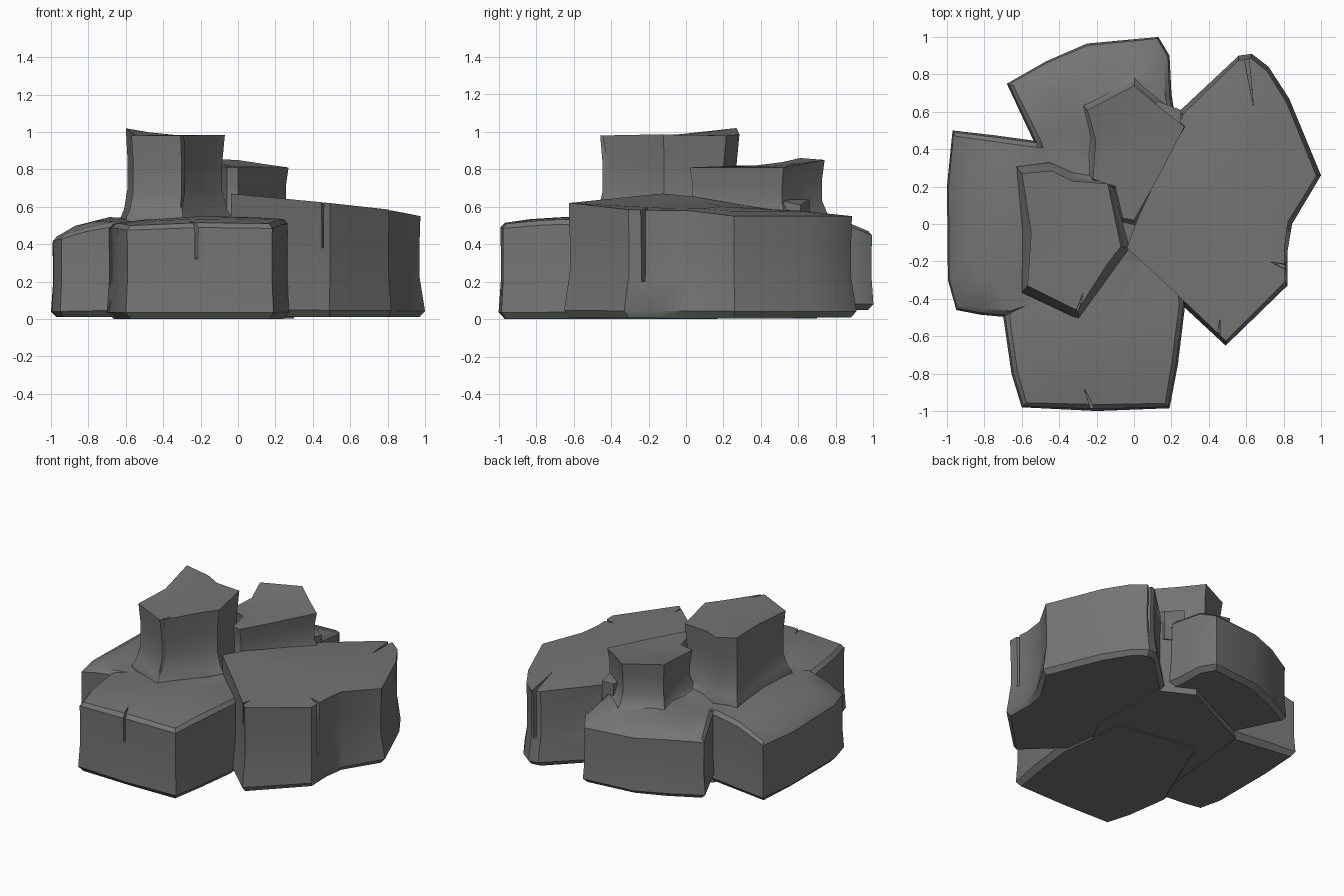
import bpy, bmesh
from mathutils import Vector

if "Cube" in bpy.data.objects:
    bpy.data.objects.remove(bpy.data.objects["Cube"])

stone = bpy.data.materials.new("dark grey stone")
stone.diffuse_color = (0.17, 0.18, 0.17, 1)
stone.use_nodes = True
stone.node_tree.nodes["Principled BSDF"].inputs["Base Color"].default_value = stone.diffuse_color


def rock(name, outline, z0, centre_z, rings):
    """Faceted stone: outline of (x, y, top z), rings of (height fraction, inset)."""
    n = len(outline)
    c = Vector((sum(p[0] for p in outline) / n, sum(p[1] for p in outline) / n, 0))
    bm = bmesh.new()
    loops = []
    for t, inset in rings:
        loop = []
        for x, y, z in outline:
            d = Vector((x, y, 0)) - c
            p = c + d * (1 - inset / d.length)
            loop.append(bm.verts.new((p.x, p.y, z0 + (z - z0) * t)))
        loops.append(loop)
    # crown ring and centre give a gently domed top
    crown = []
    for x, y, z in outline:
        p = c + (Vector((x, y, 0)) - c) * 0.6
        crown.append(bm.verts.new((p.x, p.y, z * 0.45 + centre_z * 0.55)))
    loops.append(crown)
    bm.faces.new(loops[0][::-1])
    for a, b in zip(loops, loops[1:]):
        for i in range(n):
            j = (i + 1) % n
            bm.faces.new((a[i], a[j], b[j], b[i]))
    top = bm.verts.new((c.x, c.y, centre_z))
    for i in range(n):
        bm.faces.new((crown[i], crown[(i + 1) % n], top))
    bmesh.ops.triangulate(bm, faces=[f for f in bm.faces if len(f.verts) > 4])
    bmesh.ops.recalc_face_normals(bm, faces=bm.faces[:])
    mesh = bpy.data.meshes.new(name)
    bm.to_mesh(mesh)
    bm.free()
    mesh.materials.append(stone)
    ob = bpy.data.objects.new(name, mesh)
    bpy.context.collection.objects.link(ob)
    return ob


def combine(base, other, op):
    m = base.modifiers.new(op, 'BOOLEAN')
    m.operation, m.solver, m.object = op, 'EXACT', other
    bpy.context.view_layer.objects.active = base
    bpy.ops.object.modifier_apply(modifier=m.name)
    bpy.data.objects.remove(other)


SLAB = [(0, .035), (.07, 0), (.4, .012), (.7, .012), (.95, .01), (1, .035)]
PILLAR = [(0, -.05), (.12, -.045), (.2, -.015), (.4, .015), (.7, .015), (1, 0)]

# Four big slabs of the base
right_slab = rock("rock_formation", [
    (-.06, -.14, .67), (.22, -.4, .645), (.49, -.65, .62), (.82, -.33, .585),
    (.82, -.15, .58), (.845, 0, .58), (1, .26, .55), (.83, .67, .55),
    (.72, .84, .55), (.63, .91, .55), (.56, .9, .55), (.25, .61, .57),
    (.12, .3, .61), (.0, .03, .655)], 0.01, .60,
    [(0, .03), (.06, 0), (.4, .03), (.7, .03), (1, .025)])
front_slab = rock("front_slab", [
    (-.6, -.98, .50), (-.2, -1, .515), (.19, -.985, .51), (.235, -.75, .53), (.275, -.42, .535),
    (.2, .1, .5), (-.4, .2, .5), (-.7, -.49, .51), (-.655, -.8, .51)], 0, .55, SLAB)
left_slab = rock("left_slab", [
    (-.97, .5, .44), (-.75, .475, .51), (-.53, .445, .53), (-.1, .4, .5), (-.1, -.3, .5), (-.66, -.5, .52),
    (-.82, -.485, .49), (-.95, -.46, .45), (-.995, -.3, .44), (-1, .2, .43)], .01, .545, SLAB)
back_slab = rock("back_slab", [
    (-.68, .75, .48), (-.47, .87, .49), (-.25, .965, .48), (.13, 1.0, .47),
    (.19, .9, .51), (.2, .7, .54), (.23, .5, .55), (.1, .1, .5), (-.4, .1, .5), (-.53, .43, .53)],
    .05, .56, SLAB)

# Solid heart beneath the pillars
heart = rock("heart", [(-.52, .42, .52), (-.6, -.4, .5), (.1, -.4, .5),
                       (.3, 0, .5), (.3, .57, .5), (.05, .7, .5)], .004, .56, [(0, 0), (1, 0)])

# Two pillars with flared feet
tall = rock("tall_pillar", [
    (-.6, .27, 1.02), (-.44, .285, .985), (-.33, .23, .98), (-.14, .215, .98), (-.07, -.12, .985),
    (-.14, -.21, .985), (-.3, -.46, .98), (-.33, -.45, .98), (-.57, -.33, .98), (-.55, -.05, .985)],
    .48, .985, PILLAR)
short = rock("short_pillar", [
    (-.25, .61, .86), (0, .74, .85), (.13, .63, .83), (.27, .52, .81), (.13, .25, .81), (0, .02, .81),
    (-.06, .03, .81), (-.1, .2, .81), (-.22, .24, .82), (-.205, .45, .82)], .49, .82, PILLAR)
# Small shard beside the short pillar
shard = rock("shard", [(.12, .66, .64), (.1, .52, .64), (.25, .52, .63), (.25, .61, .61)],
             .4, .64, [(0, 0), (1, 0)])

for part in (front_slab, left_slab, back_slab, heart, tall, short, shard):
    combine(right_slab, part, 'UNION')

# Narrow wedge cracks: tip point, two mouth points, bottom and top
for tip, m1, m2, lo, hi in [
    ((.64, .62), (.575, .95), (.61, .95), .2, .8),
    ((.72, -.2), (.86, -.27), (.86, -.22), .2, .8),
    ((-.27, -.87), (-.22, -1.03), (-.19, -1.03), .32, .7),
    ((-.27, -.36), (-.335, -.53), (-.31, -.53), .6, 1.1),
    ((.46, -.5), (.43, -.68), (.46, -.68), .38, .8)]:
    pts = [(*tip, hi), (*m1, hi), (*m2, hi)]
    combine(right_slab, rock("crack_cutter", pts, lo, hi, [(0, .02), (1, 0)]), 'DIFFERENCE')

# Soft facets, sharp corners
bpy.ops.object.select_all(action='DESELECT')
right_slab.select_set(True)
bpy.context.view_layer.objects.active = right_slab
bpy.ops.object.shade_smooth_by_angle(angle=0.6)
